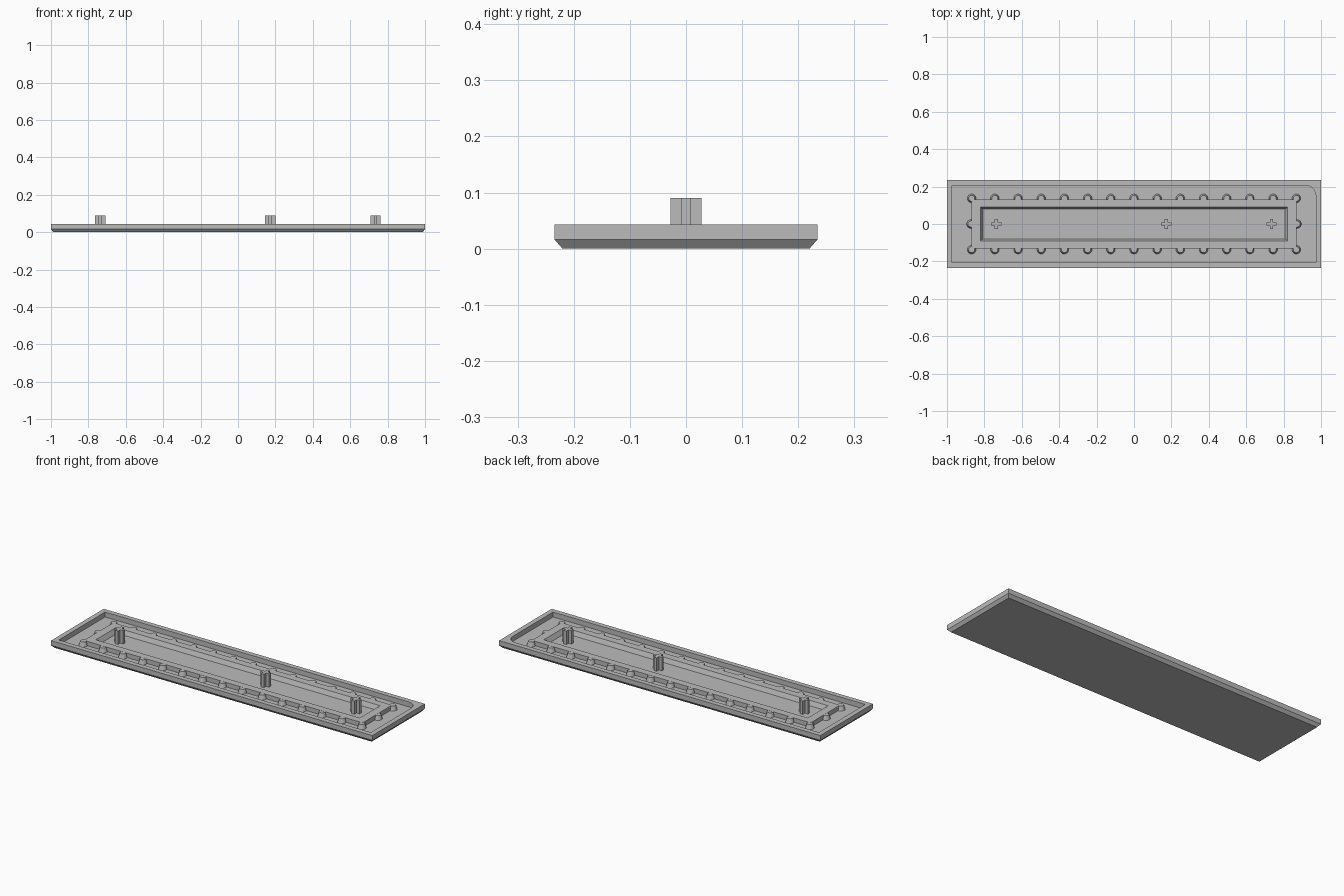
import bpy, bmesh, math

if "Cube" in bpy.data.objects:
    bpy.data.objects.remove(bpy.data.objects["Cube"])

grey = bpy.data.materials.new("plain_grey")
grey.use_nodes = True
colour = (0.5, 0.5, 0.5, 1)
grey.diffuse_color = colour
grey.node_tree.nodes["Principled BSDF"].inputs["Base Color"].default_value = colour

FLOOR = 0.015
RIM_TOP = 0.043
FRAME_TOP = 0.04


def finish(name, bm, smooth=False):
    bmesh.ops.recalc_face_normals(bm, faces=bm.faces)
    mesh = bpy.data.meshes.new(name)
    bm.to_mesh(mesh)
    bm.free()
    mesh.materials.append(grey)
    obj = bpy.data.objects.new(name, mesh)
    bpy.context.collection.objects.link(obj)
    if smooth:
        bpy.ops.object.select_all(action='DESELECT')
        obj.select_set(True)
        bpy.context.view_layer.objects.active = obj
        bpy.ops.object.shade_smooth_by_angle(angle=math.radians(35))
    return obj


def rect(x, y):
    return [(-x, -y), (x, -y), (x, y), (-x, y)]


def ring(bm, outline, z):
    return [bm.verts.new((x, y, z)) for x, y in outline]


def bridge(bm, a, b):
    n = len(a)
    for i in range(n):
        j = (i + 1) % n
        bm.faces.new((a[i], a[j], b[j], b[i]))


def edges_of(bm, loop):
    return [bm.edges.get((loop[i - 1], loop[i])) for i in range(len(loop))]


# Tray: chamfered underside, flat rim, one rounded inside corner
bm = bmesh.new()
base = ring(bm, rect(0.987, 0.22), 0)
waist = ring(bm, rect(1, 0.234), 0.016)
top = ring(bm, rect(1, 0.234), RIM_TOP)
bm.faces.new(base)
bridge(bm, base, waist)
bridge(bm, waist, top)
ix, iy, r = 0.972, 0.206, 0.055
pocket = [(-ix, -iy), (ix, -iy)]
for i in range(9):
    a = math.pi / 2 * i / 8
    pocket.append((ix - r + r * math.cos(a), iy - r + r * math.sin(a)))
pocket.append((-ix, iy))
lip = ring(bm, pocket, RIM_TOP)
foot = ring(bm, pocket, FLOOR)
bridge(bm, lip, foot)
bm.faces.new(foot)
bmesh.ops.triangle_fill(bm, use_beauty=True, edges=edges_of(bm, top) + edges_of(bm, lip))
finish("tray", bm)

# Raised inner frame with sloping inside walls
bm = bmesh.new()
loops = [ring(bm, rect(0.868, 0.131), FLOOR),
         ring(bm, rect(0.868, 0.131), FRAME_TOP),
         ring(bm, rect(0.822, 0.09), FRAME_TOP),
         ring(bm, rect(0.808, 0.079), FLOOR)]
for a, b in zip(loops, loops[1:]):
    bridge(bm, a, b)
finish("inner_frame", bm)

# Tapered pegs along the frame edge
spots = [(-0.868 + 0.124 * i, s * 0.137) for i in range(15) for s in (-1, 1)]
spots += [(-0.872, 0), (0.872, 0)]
for k, (x, y) in enumerate(spots):
    bm = bmesh.new()
    height = FRAME_TOP - FLOOR - 0.0005
    bmesh.ops.create_cone(bm, cap_ends=True, segments=24, radius1=0.023,
                          radius2=0.016, depth=height)
    bmesh.ops.translate(bm, verts=bm.verts, vec=(x, y, FLOOR + height / 2))
    finish(f"edge_peg_{k + 1}", bm, True)

# Cross-shaped posts standing in the recess
L, w, t = 0.0275, 0.009, 0.008
cross = [(w, L), (-w, L), (-w, t), (-L, t), (-L, -t), (-w, -t),
         (-w, -L), (w, -L), (w, -t), (L, -t), (L, t), (w, t)]
for name, x in (("left", 0.735), ("middle", 0.172), ("right", -0.737)):
    bm = bmesh.new()
    outline = [(x + px, py) for px, py in cross]
    low = ring(bm, outline, FLOOR)
    high = ring(bm, outline, 0.09)
    bridge(bm, low, high)
    bm.faces.new(low)
    bm.faces.new(high)
    finish(f"{name}_cross_post", bm)
